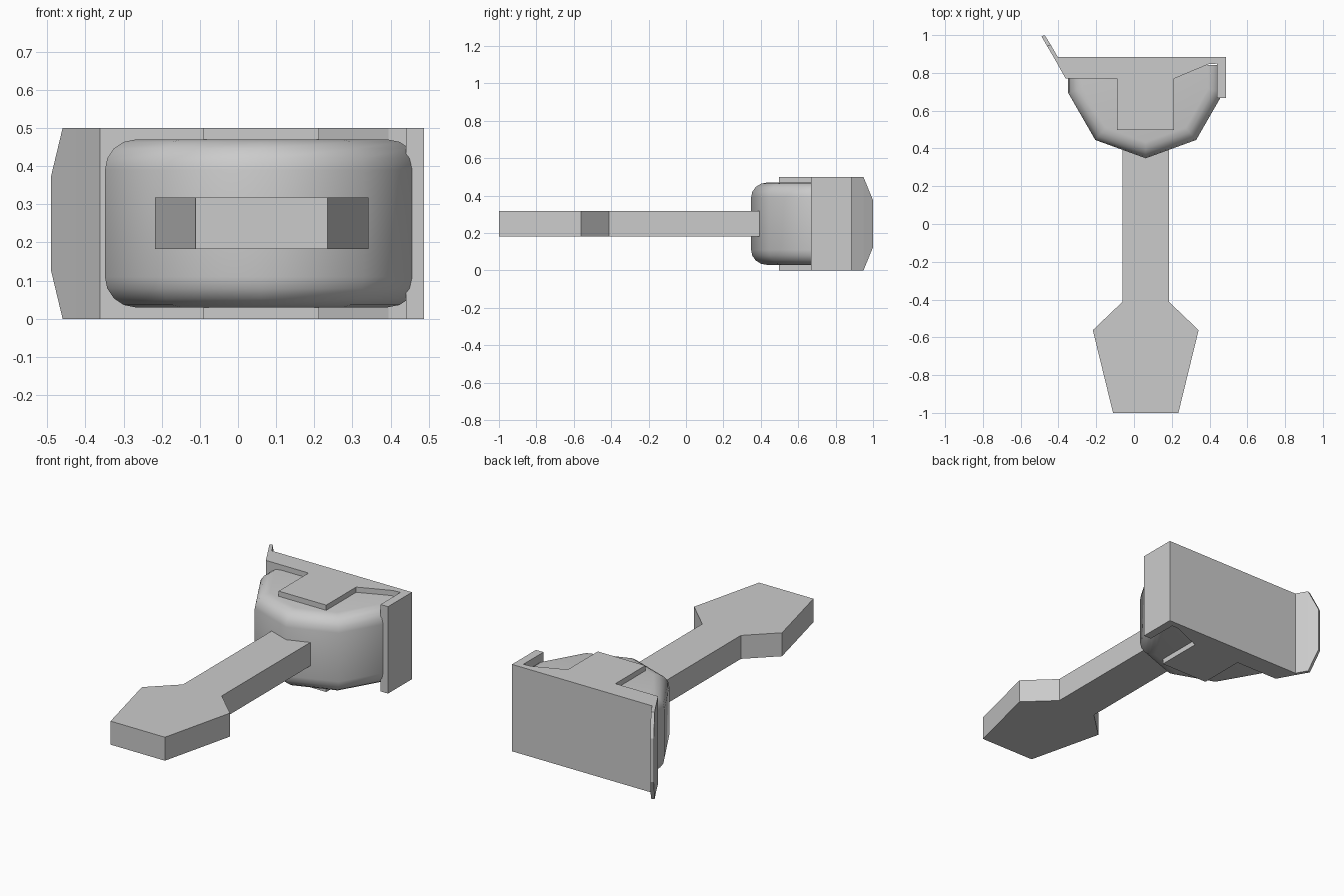
import bpy, bmesh

if "Cube" in bpy.data.objects:
    bpy.data.objects.remove(bpy.data.objects["Cube"])


def finish(name, bm):
    bmesh.ops.recalc_face_normals(bm, faces=bm.faces)
    me = bpy.data.meshes.new(name)
    bm.to_mesh(me)
    bm.free()
    ob = bpy.data.objects.new(name, me)
    bpy.context.collection.objects.link(ob)
    return ob


def prism(outline, z0, z1):
    bm = bmesh.new()
    face = bm.faces.new([bm.verts.new((x, y, z0)) for x, y in outline])
    ext = bmesh.ops.extrude_face_region(bm, geom=[face])
    for v in ext["geom"]:
        if isinstance(v, bmesh.types.BMVert):
            v.co.z = z1
    return bm


def mirrored(half, cx):
    return [(cx + x, y) for x, y in half] + [(cx - x, y) for x, y in reversed(half) if x > 0]


# Handle: straight shaft flaring into a tapered grip
CX = 0.062
grip = [(0.123, 0.45), (0.123, -0.412), (0.28, -0.562), (0.173, -1.0)]
finish("handle", prism(mirrored(grip, CX), 0.183, 0.318))

# Body: faceted wedge with rounded top and bottom rims
wedge = [(0, 0.348), (0.267, 0.445), (0.411, 0.695), (0.411, 0.842)]
bm = prism(mirrored(wedge, CX), 0.03, 0.47)
rims = [e for e in bm.edges
        if abs(e.verts[0].co.z - e.verts[1].co.z) < 1e-4
        and min(v.co.y for v in e.verts) < 0.8]
bmesh.ops.bevel(bm, geom=rims, offset=0.08, offset_type='OFFSET', segments=4,
                profile=0.5, affect='EDGES')
body = finish("body", bm)
bpy.context.view_layer.objects.active = body
body.select_set(True)
bpy.ops.object.shade_smooth_by_angle(angle=1.05)

# Back plate: slanted left end, front tab, hooked right arm
plate = [(-0.4265, 0.885), (0.488, 0.885), (0.488, 0.667), (0.44, 0.667),
         (0.44, 0.849), (0.395, 0.846), (0.213, 0.77), (0.213, 0.498),
         (-0.09, 0.498), (-0.09, 0.77), (-0.362, 0.77)]
finish("back_plate", prism(plate, 0, 0.5))

# Side flap: thin angled lip with clipped corners
bm = bmesh.new()
stations = [(-0.4265, 0.885, -0.404, 0.885, 0),
            (-0.46, 0.942, -0.441, 0.949, 0),
            (-0.49, 0.993, -0.473, 1.0, 0.125)]
rings = [[bm.verts.new(p) for p in ((ax, ay, c), (bx, by, c), (bx, by, 0.5 - c), (ax, ay, 0.5 - c))]
         for ax, ay, bx, by, c in stations]
for r, s in zip(rings, rings[1:]):
    for i in range(4):
        j = (i + 1) % 4
        bm.faces.new((r[i], r[j], s[j], s[i]))
bm.faces.new(rings[0])
bm.faces.new(rings[-1])
finish("side_flap", bm)
